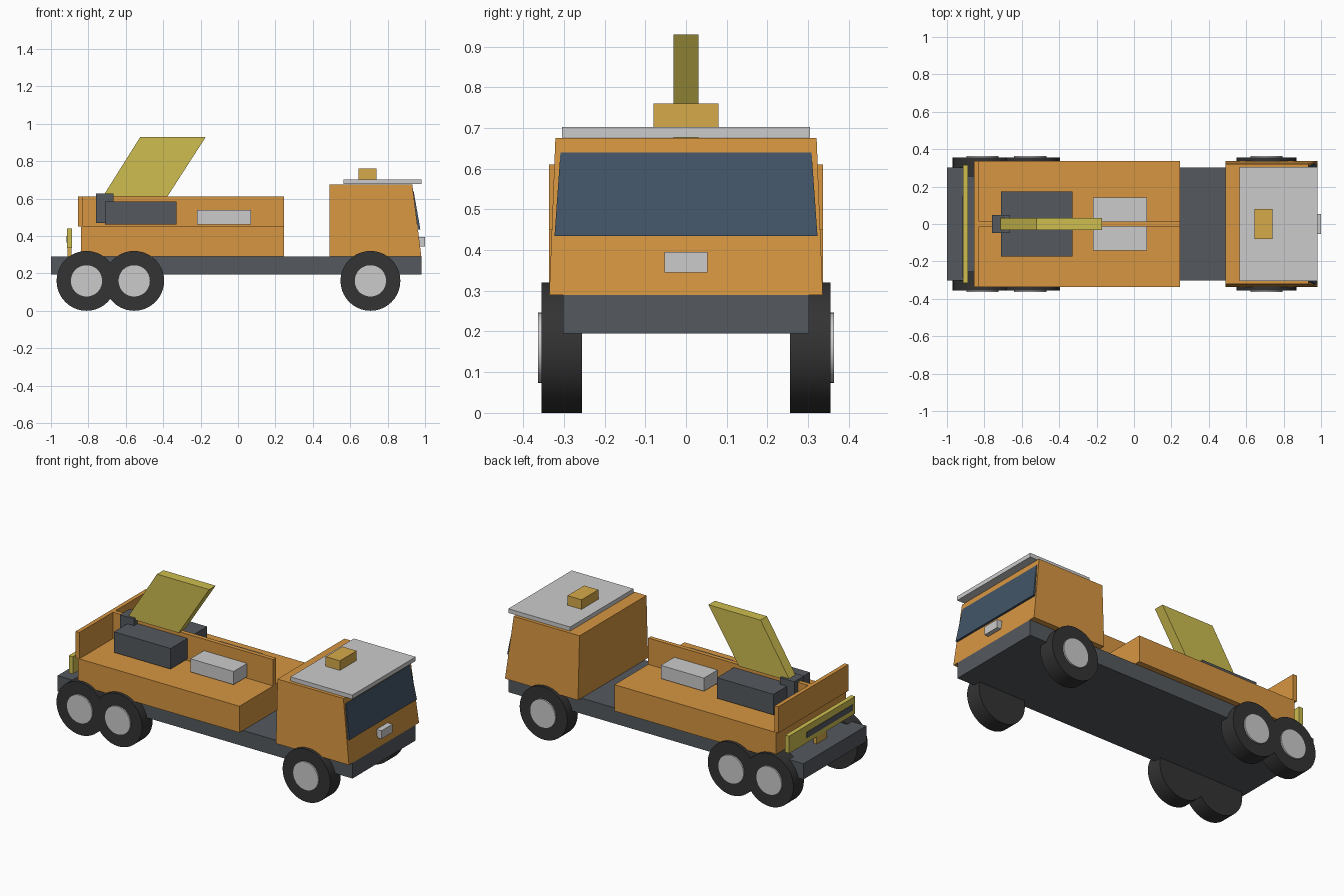
import bpy
import bmesh
import math
from mathutils import Matrix

if "Cube" in bpy.data.objects:
    bpy.data.objects.remove(bpy.data.objects["Cube"], do_unlink=True)


def material(name, rgb):
    m = bpy.data.materials.new(name)
    m.use_nodes = True
    color = (*rgb, 1)
    m.diffuse_color = color
    m.node_tree.nodes["Principled BSDF"].inputs["Base Color"].default_value = color
    return m


orange = material("orange paint", (0.68, 0.305, 0.053))
light_grey = material("light grey", (0.6, 0.6, 0.6))
dark_grey = material("dark grey", (0.09, 0.1, 0.112))
rubber = material("black rubber", (0.033, 0.033, 0.033))
glass = material("blue glass", (0.055, 0.09, 0.135))
yellow = material("yellow paint", (0.61, 0.51, 0.08))
ochre = material("ochre", (0.67, 0.4, 0.07))


def finish(name, bm, mat):
    bmesh.ops.recalc_face_normals(bm, faces=bm.faces)
    mesh = bpy.data.meshes.new(name)
    bm.to_mesh(mesh)
    bm.free()
    mesh.materials.append(mat)
    obj = bpy.data.objects.new(name, mesh)
    bpy.context.collection.objects.link(obj)
    return obj


def prism(name, mat, profile, y0, y1, top_scale=1):
    """Side profile of (x, z) points extruded across y, narrowing to the top."""
    bm = bmesh.new()
    low = min(z for x, z in profile)
    high = max(z for x, z in profile)
    rings = []
    for y in (y0, y1):
        ring = []
        for x, z in profile:
            taper = 1 + (top_scale - 1) * (z - low) / (high - low)
            ring.append(bm.verts.new((x, y * taper, z)))
        rings.append(ring)
        bm.faces.new(ring)
    for i in range(len(profile)):
        j = (i + 1) % len(profile)
        bm.faces.new((rings[0][i], rings[0][j], rings[1][j], rings[1][i]))
    return finish(name, bm, mat)


def box(name, mat, x0, x1, y0, y1, z0, z1):
    return prism(name, mat, [(x0, z0), (x1, z0), (x1, z1), (x0, z1)], y0, y1)


def disc(name, mat, x, y, z, radius, width):
    bm = bmesh.new()
    place = Matrix.Translation((x, y, z)) @ Matrix.Rotation(math.pi / 2, 4, "X")
    bmesh.ops.create_cone(bm, cap_ends=True, segments=40, radius1=radius,
                          radius2=radius, depth=width, matrix=place)
    obj = finish(name, bm, mat)
    bpy.ops.object.select_all(action="DESELECT")
    obj.select_set(True)
    bpy.context.view_layer.objects.active = obj
    bpy.ops.object.shade_smooth_by_angle(angle=math.radians(30))


# Chassis
box("chassis", dark_grey, -1, 0.98, -0.302, 0.302, 0.195, 0.29)

# Cab with sloping front and windscreen
prism("cab", orange, [(0.49, 0.29), (0.98, 0.29), (0.932, 0.675), (0.49, 0.675)],
      -0.336, 0.336, 0.955)
prism("windscreen", glass, [(0.95, 0.435), (0.975, 0.435), (0.939, 0.64), (0.92, 0.64)],
      -0.323, 0.323, 0.955)
box("front_lamp", light_grey, 0.95, 1, -0.053, 0.053, 0.345, 0.395)
box("roof_panel", light_grey, 0.565, 0.98, -0.304, 0.304, 0.677, 0.702)
box("roof_beacon", ochre, 0.645, 0.74, -0.08, 0.08, 0.702, 0.76)

# Rear body, centre spine and back wall
box("rear_body", orange, -0.84, 0.245, -0.336, 0.336, 0.29, 0.45)
box("centre_spine", orange, -0.84, 0.245, -0.013, 0.013, 0.45, 0.61)
box("back_wall", orange, -0.855, -0.83, -0.336, 0.336, 0.45, 0.61)

# Equipment on both sides of the spine
for side, label in ((-1, "right"), (1, "left")):
    box("dark_locker_" + label, dark_grey, -0.71, -0.33, side * 0.013, side * 0.175, 0.46, 0.585)
    box("grey_locker_" + label, light_grey, -0.22, 0.07, side * 0.013, side * 0.142, 0.46, 0.54)

# Raised slanted fin and its mount
box("fin_mount", dark_grey, -0.76, -0.665, -0.047, 0.047, 0.47, 0.626)
prism("slanted_fin", yellow, [(-0.722, 0.612), (-0.377, 0.612), (-0.172, 0.93), (-0.522, 0.93)],
      -0.031, 0.031)

# Rear bar with dark strip and bracket
box("rear_bar", yellow, -0.914, -0.887, -0.316, 0.316, 0.335, 0.44)
box("rear_bar_strip", dark_grey, -0.917, -0.913, -0.29, 0.15, 0.365, 0.4)
box("rear_bracket", ochre, -0.912, -0.89, -0.05, 0.05, 0.29, 0.335)

# Wheels and hubs
for axle, x in (("rear", -0.81), ("middle", -0.555), ("front", 0.708)):
    for side, label in ((-1, "right"), (1, "left")):
        disc(f"{axle}_{label}_tyre", rubber, x, side * 0.305, 0.16, 0.16, 0.1)
        disc(f"{axle}_{label}_hub", light_grey, x, side * 0.345, 0.16, 0.086, 0.038)
